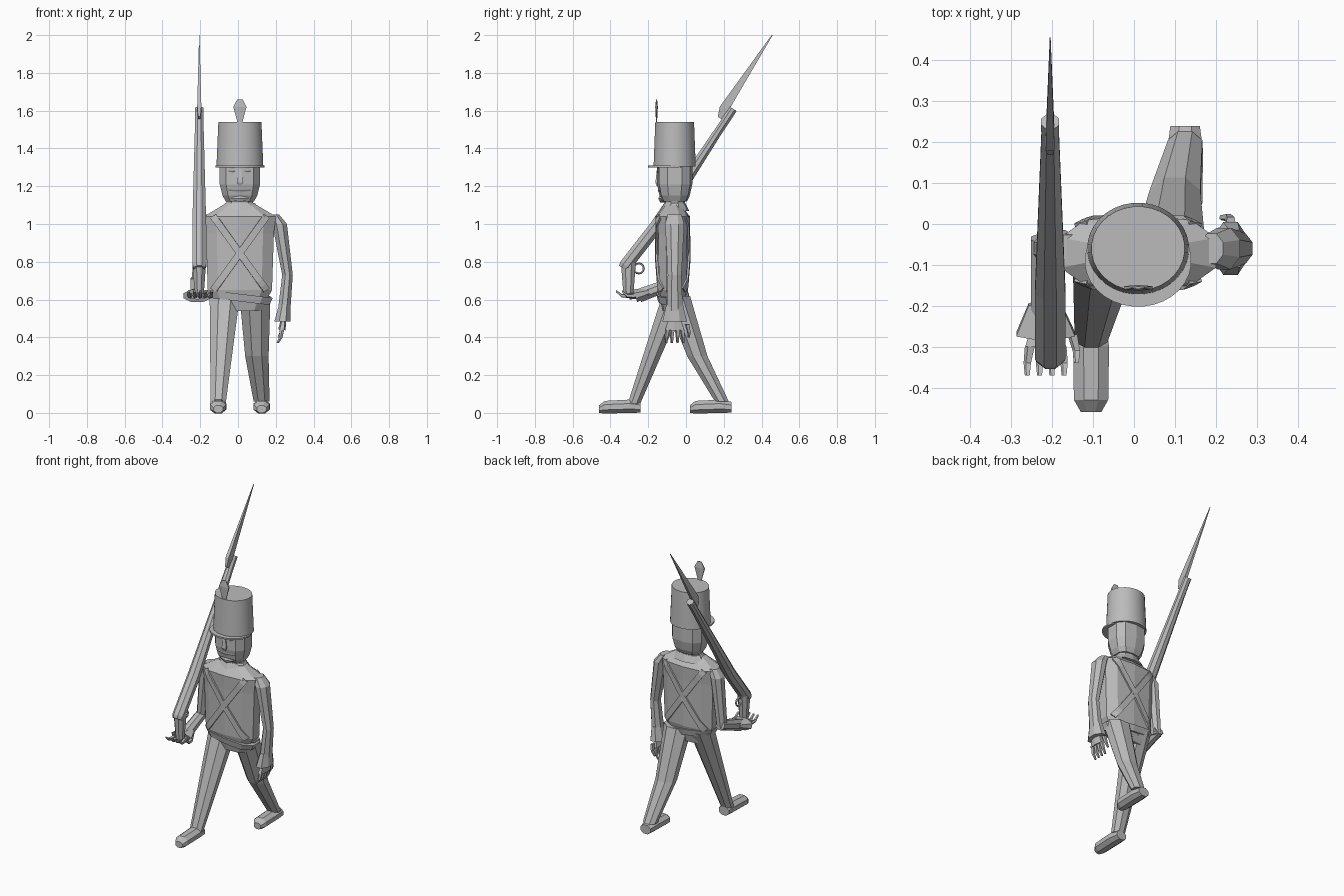
import bpy, bmesh, math
from mathutils import Vector
from mathutils.bvhtree import BVHTree

cube = bpy.data.objects.get("Cube")
if cube:
    bpy.data.objects.remove(cube, do_unlink=True)

grey = bpy.data.materials.new("plain_grey")
grey.use_nodes = True
grey.diffuse_color = (0.5, 0.5, 0.5, 1)
shader = grey.node_tree.nodes["Principled BSDF"]
shader.inputs["Base Color"].default_value = grey.diffuse_color

X, Y, Z = Vector((1, 0, 0)), Vector((0, 1, 0)), Vector((0, 0, 1))
MIDDLE = Vector((0.01, -0.06, 0))
GUN_X = -0.205


def finish(name, bm):
    bmesh.ops.recalc_face_normals(bm, faces=bm.faces)
    mesh = bpy.data.meshes.new(name)
    bm.to_mesh(mesh)
    bm.free()
    mesh.materials.append(grey)
    ob = bpy.data.objects.new(name, mesh)
    bpy.context.collection.objects.link(ob)
    return ob


def column(*heights, shift=0):
    """Points stacked on the body's centre line, optionally shifted along y."""
    return [MIDDLE + Y * shift + Z * height for height in heights]


def loft(name, path, widths, flat=1, sides=8, axis=Z, u=X, power=1):
    """Skin a path with rings square to the axis; flat is depth over width.
    With two widths the path tapers evenly from one to the other."""
    bm = bmesh.new()
    v = axis.cross(u).normalized()
    reach = math.cos(math.pi / sides)

    def rounded(value):
        return math.copysign(min(1, abs(value) / reach) ** power, value)

    rings = []
    last = len(path) - 1
    for k, centre in enumerate(path):
        if len(widths) == len(path):
            width = widths[k]
        else:
            width = widths[0] + (widths[1] - widths[0]) * k / last
        ring = []
        for i in range(sides):
            t = math.tau * (i + 0.5) / sides
            offset = u * rounded(math.cos(t)) + v * flat * rounded(math.sin(t))
            ring.append(bm.verts.new(Vector(centre) + offset * width))
        rings.append(ring)
    for low, high in zip(rings, rings[1:]):
        for i in range(sides):
            j = (i + 1) % sides
            bm.faces.new((low[i], low[j], high[j], high[i]))
    bm.faces.new(rings[0])
    bm.faces.new(rings[-1])
    return finish(name, bm)


def spindle(name, centre, half_length, radius):
    """Sideways bar with pointed ends, for details of the face."""
    path = [centre + X * half_length * k for k in (-1, 0, 1)]
    loft(name, path, (radius / 4, radius, radius / 4), sides=6, axis=X, u=Z)


def hand(name, wrist, along, across, curl):
    """Palm, four fingers and a thumb."""
    knuckles = wrist + along * 0.05
    loft(name + "_palm", (wrist, knuckles), (0.035, 0.05), 0.4, 6, along, across)
    for finger in ("thumb", "index", "middle", "ring", "little"):
        spread = ("index", "middle", "ring", "little", "thumb").index(finger) - 1.5
        base = knuckles + across * spread * 0.026
        if finger == "thumb":
            base -= along * 0.03
        bend = base + along * 0.04 + across * spread * 0.004
        tip = bend + along * 0.03 + curl
        loft(f"{name}_{finger}", (base, bend, tip), (0.012, 0.006), 1, 5, along, across)


# Torso, sash, collar and neck
torso = loft("torso", column(0.54, 0.65, 0.95, 1.04, 1.1, shift=-0.01),
             (0.11, 0.17, 0.18, 0.19, 0.09), 0.48, 10, power=0.8)
loft("waist_sash", column(0.59, 0.63, shift=-0.01), (0.155, 0.175), 0.5, 10,
     u=X - Z * 0.12, power=0.8)
loft("collar", column(1.07, 1.11), (0.11, 0.08), 0.7, 10)
loft("neck", column(1.07, 1.16), (0.07, 0.07), 0.8, 10)

# Crossed straps laid over the chest and back
surface = BVHTree.FromPolygons([v.co for v in torso.data.vertices],
                               [p.vertices[:] for p in torso.data.polygons])


def strap(name, slant, side, steps=16):
    bm = bmesh.new()
    start = Vector((MIDDLE.x - slant * 0.14, side, 1.04))
    end = Vector((MIDDLE.x + slant * 0.14, side, 0.65))
    half_width = (end - start).cross(Y).normalized() * 0.018
    rows = []
    for i in range(steps + 1):
        row = []
        for edge in (-1, 1):
            origin = start.lerp(end, i / steps) + half_width * edge
            hit = surface.ray_cast(origin, Y * -side)[0]
            row.append(bm.verts.new(hit + Y * side * 0.004))
        rows.append(row)
    for a, b in zip(rows, rows[1:]):
        bm.faces.new((a[0], a[1], b[1], b[0]))
    solid = finish(name, bm).modifiers.new("thickness", "SOLIDIFY")
    solid.thickness = 0.012
    solid.offset = 0


for place, side in (("front", -1), ("back", 1)):
    for label, slant in (("falling", 1), ("rising", -1)):
        strap(f"{place}_{label}_strap", slant, side)

# Head and face
loft("head", column(1.12, 1.15, 1.21, 1.32), (0.075, 0.092, 0.107, 0.107), 0.87, 10, power=0.8)
face = MIDDLE - Y * 0.086
loft("nose", [face + Z * height for height in (1.2, 1.22, 1.29)], (0.008, 0.016, 0.008), sides=4)
spindle("moustache", face + Vector((0, 0.01, 1.18)), 0.06, 0.014)
spindle("chin", face + Vector((0, 0.02, 1.135)), 0.045, 0.02)
for label, side in (("right", -1), ("left", 1)):
    spindle(label + "_eye", face + X * side * 0.04 + Z * 1.28, 0.02, 0.009)
    spindle(label + "_brow", face + X * side * 0.04 + Z * 1.3, 0.028, 0.007)

# Tall hat with visor and plume
hat = loft("hat", column(1.305, 1.54), (0.124, 0.114), 0.9, 32)
visor = loft("hat_visor", column(1.3, 1.31, shift=-0.03), (0.13, 0.13), 0.86, 32)
loft("plume", column(1.52, 1.55, 1.62, 1.66, shift=-0.096),
     (0.012, 0.016, 0.035, 0.014), 0.2, 6)

# Legs and feet, right one forward and left one back
loft("right_leg", ((-0.07, -0.06, 0.62), (-0.105, -0.275, 0.05)), (0.08, 0.04), 0.83)
loft("left_leg", ((0.09, -0.05, 0.62), (0.1, 0.06, 0.3), (0.125, 0.19, 0.06)),
     (0.082, 0.042), 0.87)
for label, toe in (("right", Vector((-0.105, -0.46, 0))), ("left", Vector((0.125, 0.02, 0)))):
    path = [toe + Y * back + Z * rise
            for back, rise in ((0, 0.02), (0.03, 0.03), (0.16, 0.035), (0.22, 0.03))]
    loft(label + "_foot", path, (0.025, 0.042, 0.044, 0.036), 0.8, axis=Y)

# Left arm hanging at the side
arm_y = MIDDLE.y
loft("left_arm", ((0.19, arm_y, 1.05), (0.22, arm_y, 1), (0.262, arm_y, 0.73), (0.244, arm_y, 0.54)),
     (0.028, 0.039, 0.028, 0.033), 1.3)
loft("left_cuff", ((0.246, arm_y, 0.57), (0.236, arm_y, 0.485)), (0.03, 0.043), 1.5)
hand("left_hand", Vector((0.24, arm_y, 0.49)), Vector((-0.15, 0, -1)), Y, X * -0.012)

# Right arm bent forward under the musket
loft("right_upper_arm", ((-0.16, arm_y, 1.05), (-0.185, arm_y, 1), (-0.22, arm_y, 0.67)),
     (0.028, 0.038, 0.028), 1.2)
elbow, wrist = Vector((-0.222, -0.035, 0.7)), Vector((-0.216, -0.25, 0.62))
reach = wrist - elbow
loft("right_forearm", (elbow, wrist), (0.03, 0.036), axis=reach)
loft("right_cuff", (elbow + reach * 0.75, wrist - Y * 0.02), (0.04, 0.072), 0.5, axis=reach)
hand("right_hand", wrist, -Y, X, Z * 0.025)

# Musket leaning on the right shoulder
breech, grip, muzzle = (Vector((GUN_X, y, z)) for y, z in ((-0.32, 0.78), (-0.16, 0.985), (0.25, 1.61)))
slope = (muzzle - breech).normalized()
loft("musket_stock", (breech - slope * 0.02, breech, grip, muzzle - slope * 0.03),
     (0.03, 0.037, 0.037, 0.021), 0.92, axis=slope)
loft("musket_barrel", (grip.lerp(muzzle, 0.4), muzzle), (0.02, 0.022), axis=slope)
loft("musket_butt", [Vector((GUN_X, -0.305, z)) for z in (0.8, 0.71, 0.63)], (0.036, 0.024), 1.1)
bpy.ops.mesh.primitive_torus_add(major_segments=12, minor_segments=5, major_radius=0.026,
                                 minor_radius=0.006, location=(GUN_X, -0.25, 0.765),
                                 rotation=(0, math.pi / 2, 0))
guard = bpy.context.object
guard.name = "trigger_guard"
guard.data.materials.append(grey)
loft("bayonet", [Vector((GUN_X, y, z)) for y, z in ((0.18, 1.56), (0.2, 1.607), (0.456, 2))],
     (0.006, 0.011, 0.001), 2.3, 4, slope)

# Soft shading only on the round hat
for ob in (hat, visor):
    bpy.ops.object.select_all(action="DESELECT")
    ob.select_set(True)
    bpy.context.view_layer.objects.active = ob
    bpy.ops.object.shade_smooth_by_angle(angle=math.radians(30))
